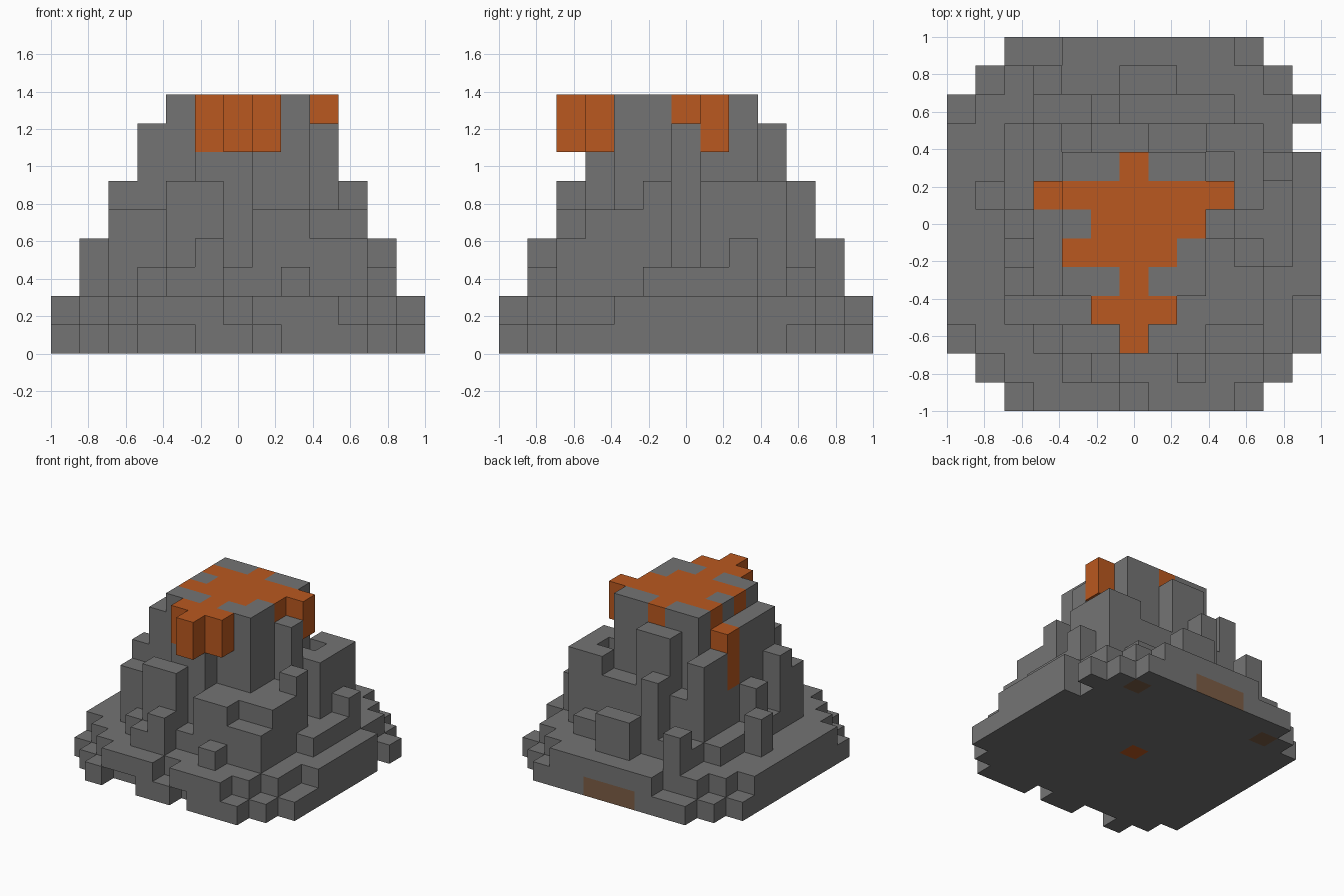
import bpy, bmesh, math
from mathutils import Vector

cube = bpy.data.objects.get("Cube")
if cube:
    bpy.data.objects.remove(cube, do_unlink=True)

UNIT = 2 / 13  # one block; the grid is thirteen blocks wide


def material(name, red, green, blue):
    mat = bpy.data.materials.new(name)
    mat.use_nodes = True
    colour = (red, green, blue, 1)
    mat.diffuse_color = colour
    shader = mat.node_tree.nodes["Principled BSDF"]
    shader.inputs["Base Color"].default_value = colour
    shader.inputs["Roughness"].default_value = 0.9
    return mat


stone = material("grey stone", 0.175, 0.175, 0.175)
molten = material("orange lava", 0.49, 0.098, 0.014)
scorched = material("scorched brown stone", 0.2, 0.11, 0.06)

heights = {}


def raise_area(columns, rows, height):
    """Set the height of a rectangle of block columns, ends included."""
    for x in range(columns[0], columns[-1] + 1):
        for y in range(rows[0], rows[-1] + 1):
            heights[x, y] = height


def raise_areas(areas):
    for columns, rows, height in areas:
        raise_area(columns, rows, height)


def terrace(long, short, height):
    """A square step of the mountain with its corners cut away."""
    raise_area([-long, long], [-short, short], height)
    raise_area([-short, short], [-long, long], height)


# Stepped mountain body
terrace(6, 4, 1)
terrace(5, 5, 1)
terrace(5, 4, 2)
terrace(4, 3, 3)
terrace(3, 2, 5)
raise_area([-3, 2], [-2, 2], 7)
raise_area([-2, 2], [-2, 2], 9)
del heights[6, 3]

# Rim of the lowest terrace
raise_areas([
    ([6], [-2, 2], 2),
    ([-6], [-3, 3], 2),
    ([-2, 3], [6], 2),
    ([-3, -1], [-6], 2),
    ([1, 3], [-6], 2),
    ([5], [-1, 1], 3),
])

# Front ledges and outcrops
raise_areas([
    ([-4, -3], [-3], 5),
    ([-2, -1], [-4], 6),
    ([-2], [-5], 3),
    ([-1], [-5], 4),
    ([2], [-5], 3),
    ([1, 2], [-4], 5),
    ([3, 4], [-4], 4),
    ([1, 4], [-3], 5),
    ([-1, 0], [-3], 7),
])

# Left flank
raise_areas([
    ([4], [-2], 5),
    ([4], [-1], 6),
    ([3], [0], 8),
    ([3, 4], [1, 3], 6),
    ([3], [2], 5),
    ([5], [2], 4),
])

# Right flank
raise_areas([
    ([-3], [-2, 0], 8),
    ([-3], [1], 5),
    ([-3], [2, 3], 7),
    ([-4], [-2], 6),
    ([-4], [0], 5),
    ([-5], [1], 4),
])

# Back outcrops
raise_areas([
    ([-1, 0], [3], 8),
    ([-1], [4], 6),
    ([0, 1], [5], 4),
    ([-3], [5], 4),
])

rock = {(x, y, z) for (x, y), top in heights.items() for z in range(top)}
# Gaps under the front rim
rock -= {(x, -6, 0) for x in (-3, -2, 1)}

# Lava pool on the summit, with streams spilling over the edge
lava = set()


def pour(columns, row, bottom, top):
    for x in range(columns[0], columns[-1] + 1):
        lava.update((x, row, z) for z in range(bottom, top))


pour([0], 2, 8, 9)
pour([-2, 2], 1, 8, 9)
pour([-1, 2], 0, 8, 9)
pour([-2, 1], -1, 8, 9)
pour([0], -2, 8, 9)
pour([-1, 1], -3, 7, 9)
pour([0], -4, 7, 9)
pour([3], 1, 7, 9)
pour([-3], 1, 5, 8)
rock -= lava

UP = Vector((0, 0, 1))
SIDES = [sign * Vector(axis) for axis in ((1, 0, 0), (0, 1, 0), (0, 0, 1))
         for sign in (-1, 1)]


def rock_paint(block, side):
    """Scorched patches low on the back and under the base."""
    x, y, z = block
    if side.y > 0 and y == 6 and z == 0 and abs(x) <= 1:
        return 2
    if side.z < 0 and z == 0:
        if x == 0 and y == 0:
            return 1
        if abs(x) == 4 and y == 5:
            return 2
    return 0


def build_blocks(name, blocks, paint):
    """Skin a set of blocks, keeping only the faces open to the air."""
    solid = rock | lava
    bm = bmesh.new()
    for block in sorted(blocks):
        centre = Vector(block) + UP / 2
        for side in SIDES:
            if tuple(int(c) for c in Vector(block) + side) in solid:
                continue
            across = Vector((side.y, side.z, side.x))
            along = side.cross(across)
            corners = [centre + (side + a * across + b * along) / 2
                       for a, b in ((-1, -1), (1, -1), (1, 1), (-1, 1))]
            face = bm.faces.new([bm.verts.new(c * UNIT) for c in corners])
            face.material_index = paint(block, side)
    bmesh.ops.remove_doubles(bm, verts=bm.verts, dist=UNIT / 100)
    bmesh.ops.dissolve_limit(bm, angle_limit=math.radians(1), verts=bm.verts,
                             edges=bm.edges, delimit={"MATERIAL"})
    mesh = bpy.data.meshes.new(name)
    bm.to_mesh(mesh)
    bm.free()
    for mat in (stone, molten, scorched):
        mesh.materials.append(mat)
    obj = bpy.data.objects.new(name, mesh)
    bpy.context.collection.objects.link(obj)
    return obj


build_blocks("mountain_rock", rock, rock_paint)
build_blocks("summit_lava", lava, lambda block, side: 1)
